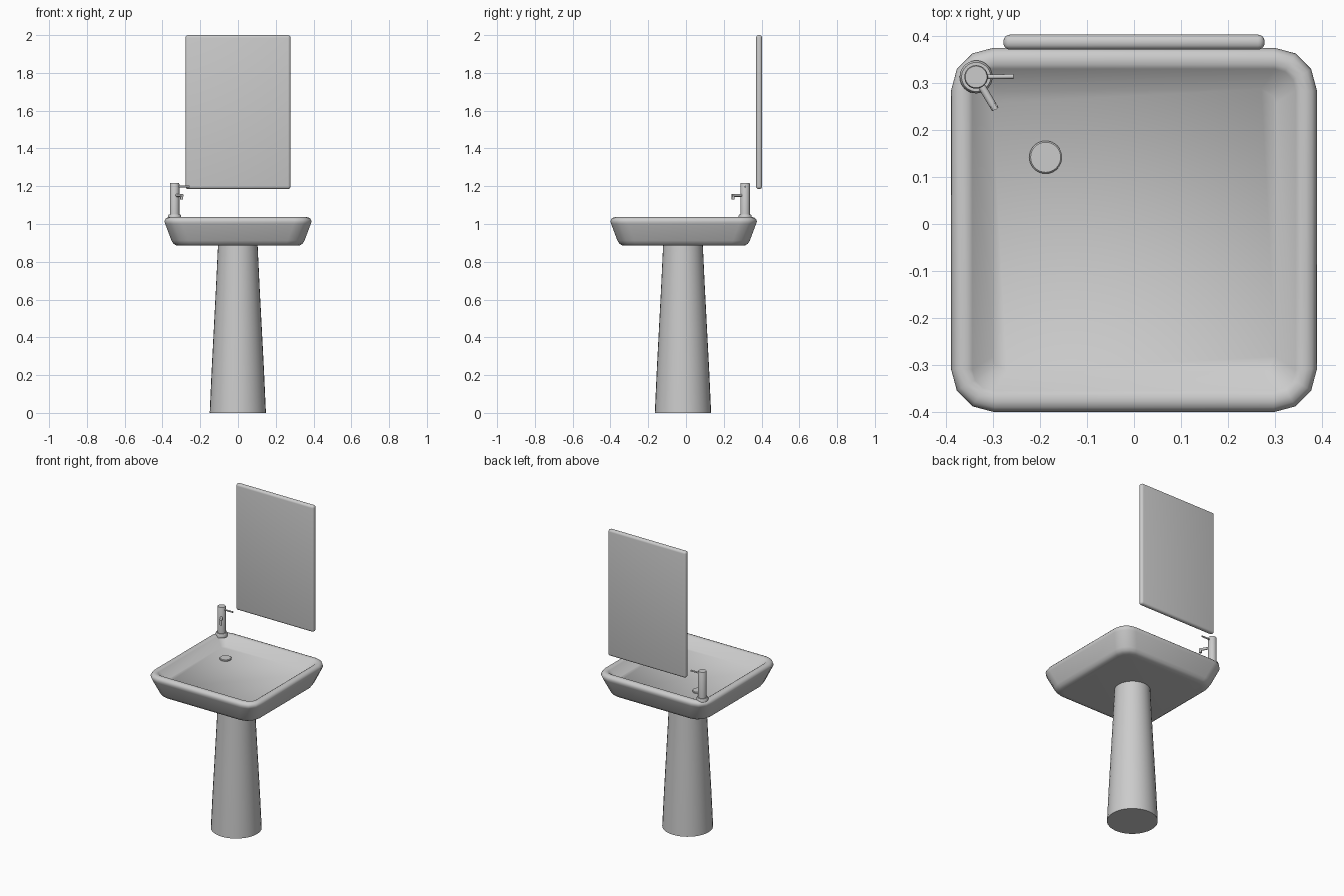
import bpy, bmesh, math
from mathutils import Vector

if "Cube" in bpy.data.objects:
    bpy.data.objects.remove(bpy.data.objects["Cube"])


def finish(name, bm, angle=40, color=None):
    bmesh.ops.recalc_face_normals(bm, faces=bm.faces)
    me = bpy.data.meshes.new(name)
    bm.to_mesh(me)
    bm.free()
    ob = bpy.data.objects.new(name, me)
    bpy.context.collection.objects.link(ob)
    bpy.ops.object.select_all(action='DESELECT')
    ob.select_set(True)
    bpy.context.view_layer.objects.active = ob
    bpy.ops.object.shade_smooth_by_angle(angle=math.radians(angle))
    return ob


def loft(name, rings, angle=40):
    # Skin a stack of closed rings and cap both ends
    bm = bmesh.new()
    loops = [[bm.verts.new(p) for p in ring] for ring in rings]
    n = len(loops[0])
    for a, b in zip(loops, loops[1:]):
        for i in range(n):
            j = (i + 1) % n
            bm.faces.new((a[i], a[j], b[j], b[i]))
    bm.faces.new(loops[0])
    bm.faces.new(loops[-1])
    return finish(name, bm, angle)


def rounded_rect(inset, z, r, cy=-0.0125, segs=3):
    hx, hy = 0.389 - inset, 0.3875 - inset
    pts = []
    for k, (sx, sy) in enumerate([(1, 1), (-1, 1), (-1, -1), (1, -1)]):
        for i in range(segs + 1):
            a = math.pi / 2 * (k + i / segs)
            pts.append((sx * (hx - r) + r * math.cos(a),
                        cy + sy * (hy - r) + r * math.sin(a), z))
    return pts


def turned(name, x, y, profile, n=32):
    # Round part from (radius, z) pairs
    return loft(name, [[(x + r * math.cos(2 * math.pi * i / n),
                         y + r * math.sin(2 * math.pi * i / n), z)
                        for i in range(n)] for r, z in profile])


def rod(name, a, b, r, n=16):
    a, b = Vector(a), Vector(b)
    q = (b - a).to_track_quat('Z', 'Y')
    ring = [q @ Vector((r * math.cos(2 * math.pi * i / n),
                        r * math.sin(2 * math.pi * i / n), 0)) for i in range(n)]
    return loft(name, [[p + v for v in ring] for p in (a, b)])


# Basin: outer shell, rolled rim, shallow bowl with flat floor
basin_profile = [(0.085, 0.885, 0.06), (0.062, 0.887, 0.075), (0.047, 0.896, 0.085),
                 (0.037, 0.912, 0.09), (0.004, 1.000, 0.09), (0.000, 1.013, 0.09),
                 (0.003, 1.024, 0.088), (0.010, 1.032, 0.082), (0.022, 1.036, 0.07),
                 (0.036, 1.035, 0.055), (0.045, 1.030, 0.045), (0.088, 0.980, 0.03)]
loft("basin", [rounded_rect(i, z, r) for i, z, r in basin_profile], 60)

# Pedestal
turned("pedestal", -0.001, -0.016,
       [(0.149, 0), (0.139, 0.22), (0.127, 0.45), (0.116, 0.66), (0.105, 0.89)], 32)

# Drain
turned("drain", -0.188, 0.142, [(0.035, 0.978), (0.035, 0.986), (0.032, 0.989)])

# Tap in the rear left corner
TX, TY = -0.336, 0.313
turned("tap_base", TX, TY, [(0.035, 1.025), (0.035, 1.043), (0.031, 1.050)])
turned("tap_body", TX, TY, [(0.025, 1.045), (0.025, 1.213), (0.023, 1.217)])
rod("tap_lever", (TX, TY, 1.198), (-0.256, TY + 0.001, 1.198), 0.005)
rod("tap_spout", (TX, TY, 1.152), (-0.295, 0.244, 1.152), 0.008)
rod("tap_nozzle", (-0.298, 0.250, 1.158), (-0.298, 0.250, 1.129), 0.008)

# Mirror panel with rounded edges
bm = bmesh.new()
bmesh.ops.create_cube(bm, size=1)
for v in bm.verts:
    v.co = Vector((v.co.x * 0.556, v.co.y * 0.032 + 0.387, v.co.z * 0.815 + 1.5925))
bmesh.ops.bevel(bm, geom=bm.edges[:], offset=0.014, segments=4, profile=0.5,
                affect='EDGES')
finish("mirror", bm, 40)
